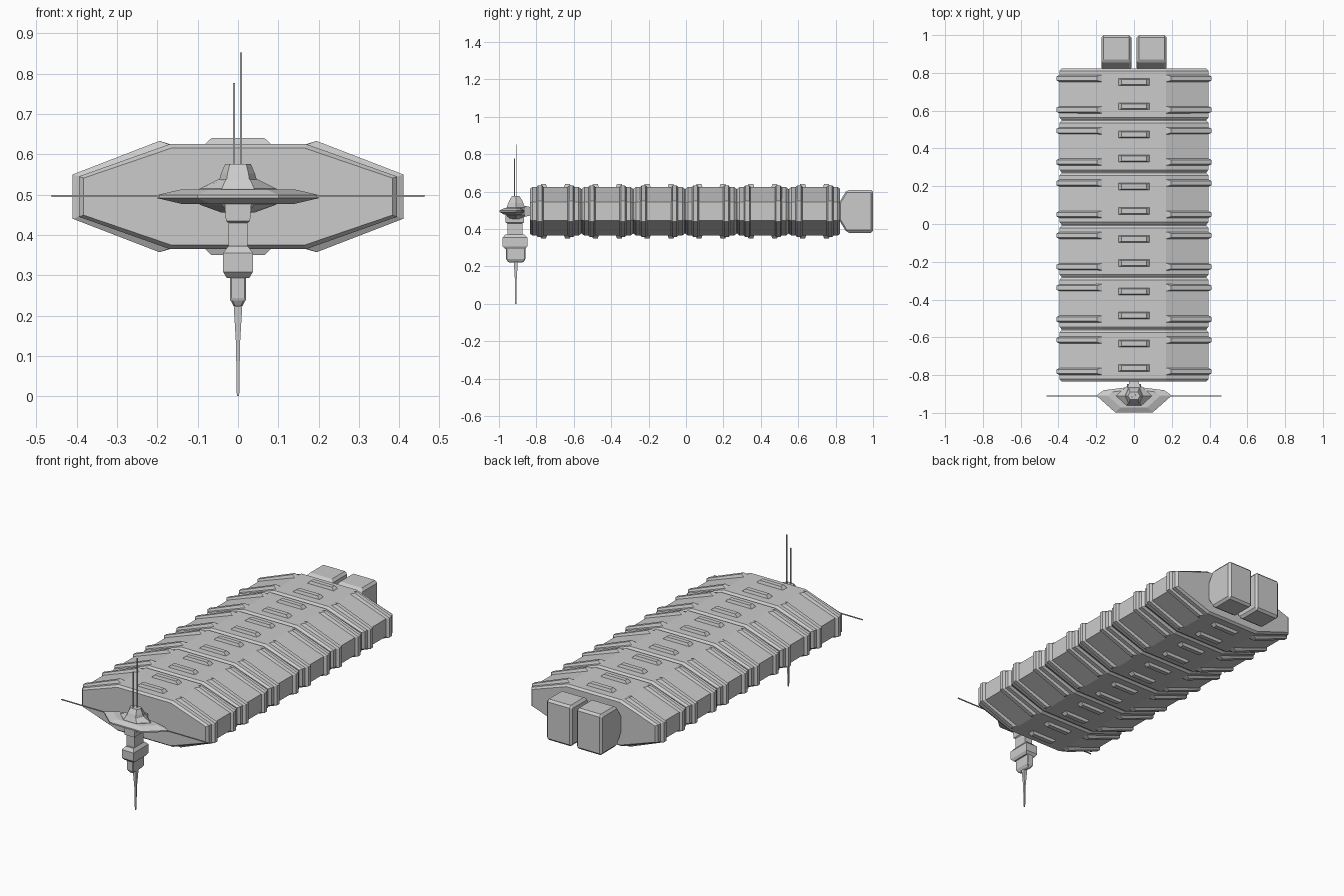
import bpy, bmesh
from mathutils import Vector

cube = bpy.data.objects.get("Cube")
if cube:
    bpy.data.objects.remove(cube, do_unlink=True)

grey = bpy.data.materials.new("hull grey")
grey.use_nodes = True
colour = (0.6, 0.6, 0.6, 1)
grey.diffuse_color = colour
grey.node_tree.nodes["Principled BSDF"].inputs["Base Color"].default_value = colour

MID = 0.495      # height of the hull axis
MAST_Y = -0.91   # depth of the front mast


def loft(name, rings, bevel=0.0):
    """Skin a list of equal-length point rings and cap both ends."""
    bm = bmesh.new()
    loops = [[bm.verts.new(p) for p in ring] for ring in rings]
    n = len(loops[0])
    for a, b in zip(loops, loops[1:]):
        for i in range(n):
            j = (i + 1) % n
            bm.faces.new((a[i], a[j], b[j], b[i]))
    bm.faces.new(loops[0])
    bm.faces.new(loops[-1])
    bmesh.ops.recalc_face_normals(bm, faces=bm.faces)
    mesh = bpy.data.meshes.new(name)
    bm.to_mesh(mesh)
    bm.free()
    mesh.materials.append(grey)
    ob = bpy.data.objects.new(name, mesh)
    bpy.context.collection.objects.link(ob)
    if bevel:
        mod = ob.modifiers.new("edge chamfer", "BEVEL")
        mod.width = bevel
        mod.segments = 1
        mod.limit_method = "ANGLE"
    return ob


def rect(z, hx, y0, y1):
    """Horizontal rectangle centred on x."""
    return [(-hx, y0, z), (hx, y0, z), (hx, y1, z), (-hx, y1, z)]


def section(y, side, side_h, shoulder, top):
    """Eight-sided hull cross-section."""
    q = [(side, side_h), (shoulder, top)]
    half = q + [(-x, z) for x, z in reversed(q)]
    return [(x, y, MID + z) for x, z in half + [(-x, -z) for x, z in half]]


def rib_section(y, points, s):
    """Half cross-section wrapping one flank of the hull."""
    pts = points + [(x, -z) for x, z in reversed(points)]
    return [(s * x, y, MID + z) for x, z in pts]


# Hull: an inner core and six chamfered modules
loft("hull_core", [section(y, 0.383, 0.046, 0.166, 0.12) for y in (-0.825, 0.815)])
PITCH = 0.277
RIB_BASE = [(0.16, 0.126), (0.17, 0.129), (0.394, 0.049)]
RIB_TOP = [(0.165, 0.129), (0.195, 0.138), (0.41, 0.055)]
for m in range(6):
    c = -0.005 + (m - 2.5) * PITCH
    h = PITCH / 2 - 0.002
    inner = (0.383, 0.046, 0.166, 0.12)
    outer = (0.395, 0.05, 0.17, 0.13)
    loft(f"hull_module_{m + 1}", [
        section(c - h, *inner), section(c - h + 0.013, *outer),
        section(c + h - 0.013, *outer), section(c + h, *inner)])
    for e in (-1, 1):
        # Raised ribs around both flanks
        y = c + e * 0.083
        for s, word in ((1, "left"), (-1, "right")):
            loft(f"{word}_rib", [
                rib_section(y - 0.019, RIB_BASE, s), rib_section(y - 0.011, RIB_TOP, s),
                rib_section(y + 0.011, RIB_TOP, s), rib_section(y + 0.019, RIB_BASE, s)])
        # Short bars on the roof and the belly
        y = c + e * 0.064
        for s, word in ((1, "roof"), (-1, "belly")):
            loft(f"{word}_bar", [
                rect(MID + s * 0.125, 0.087, y - 0.02, y + 0.02),
                rect(MID + s * 0.145, 0.066, y - 0.013, y + 0.013)])

# Twin engines, tapered where they meet the hull
for s, word in ((1, "left"), (-1, "right")):
    rings = []
    for y, h in ((0.815, 0.04), (0.86, 0.115), (1.0, 0.115)):
        rings.append([(s * x, y, MID + z) for x, z in
                      ((0.014, -h), (0.173, -h), (0.173, h), (0.014, h))])
    loft(f"{word}_engine", rings, 0.012)

# Front mast: stacked blocks hanging below the wing
loft("mast_neck", [rect(0.35, 0.024, -0.955, -0.875), rect(0.43, 0.024, -0.955, -0.875),
                   rect(0.435, 0.03, -0.965, -0.865), rect(0.49, 0.034, -0.965, -0.865)])
loft("mast_collar", [rect(0.293, 0.028, -0.965, -0.86), rect(0.308, 0.037, -0.98, -0.848),
                     rect(0.355, 0.037, -0.98, -0.848), rect(0.372, 0.024, -0.965, -0.865)])
loft("mast_foot", [rect(0.222, 0.01, -0.95, -0.87), rect(0.24, 0.02, -0.962, -0.858),
                   rect(0.31, 0.02, -0.962, -0.858)], 0.004)
loft("lower_spike", [rect(z, w, MAST_Y - w, MAST_Y + w) for z, w in
                     ((0, 0.003), (0.13, 0.005), (0.23, 0.011))])

# Wing: thin blade outline thickened towards the middle
blade = [(0.2, -0.908), (0.16, -0.88), (0.04, -0.865), (0.1, -0.997)]
outline = [blade[3], blade[0], blade[1], blade[2]]
outline += [(-x, y) for x, y in reversed(outline)]


def wing_ring(z, k):
    return [(x * k, MAST_Y + (y - MAST_Y) * k, MID + z) for x, y in outline]


loft("wing", [wing_ring(-0.018, 0.7), wing_ring(-0.004, 1),
              wing_ring(0.004, 1), wing_ring(0.018, 0.7)])


# Central pod and head, six-sided from above
def hexagon(z, tip, hx, hy):
    pts = [(tip, 0), (hx, hy), (-hx, hy), (-tip, 0), (-hx, -hy), (hx, -hy)]
    return [(x, MAST_Y + y, z) for x, y in pts]


loft("central_pod", [hexagon(z, t, x, y) for z, t, x, y in
                     ((0.455, 0.04, 0.025, 0.035), (0.475, 0.095, 0.04, 0.05),
                      (0.515, 0.095, 0.04, 0.05), (0.538, 0.048, 0.03, 0.04))])
loft("head", [hexagon(z, t, x, y) for z, t, x, y in
              ((0.525, 0.05, 0.03, 0.045), (0.552, 0.042, 0.026, 0.035),
               (0.576, 0.032, 0.02, 0.02))])

# Strut joining the pod to the hull
loft("hull_strut", [[(x, y, MID + z) for x, z in ((-w, -h), (w, -h), (w, h), (-w, h))]
                    for y, w, h in ((-0.9, 0.04, 0.035), (-0.865, 0.035, 0.03),
                                    (-0.82, 0.018, 0.02))])

# Aerials
for x, y, top in ((-0.01, -0.917, 0.777), (0.007, -0.905, 0.853)):
    loft("upright_aerial", [[Vector((x, 0, 0)) + Vector(p) for p in rect(z, 0.0025, y - 0.0025, y + 0.0025)]
                            for z in (0.56, top)])
loft("cross_aerial", [[(x, MAST_Y + a, MID + 0.002 + b) for a, b in
                       ((-0.0025, -0.0025), (0.0025, -0.0025), (0.0025, 0.0025), (-0.0025, 0.0025))]
                      for x in (-0.463, 0.463)])
